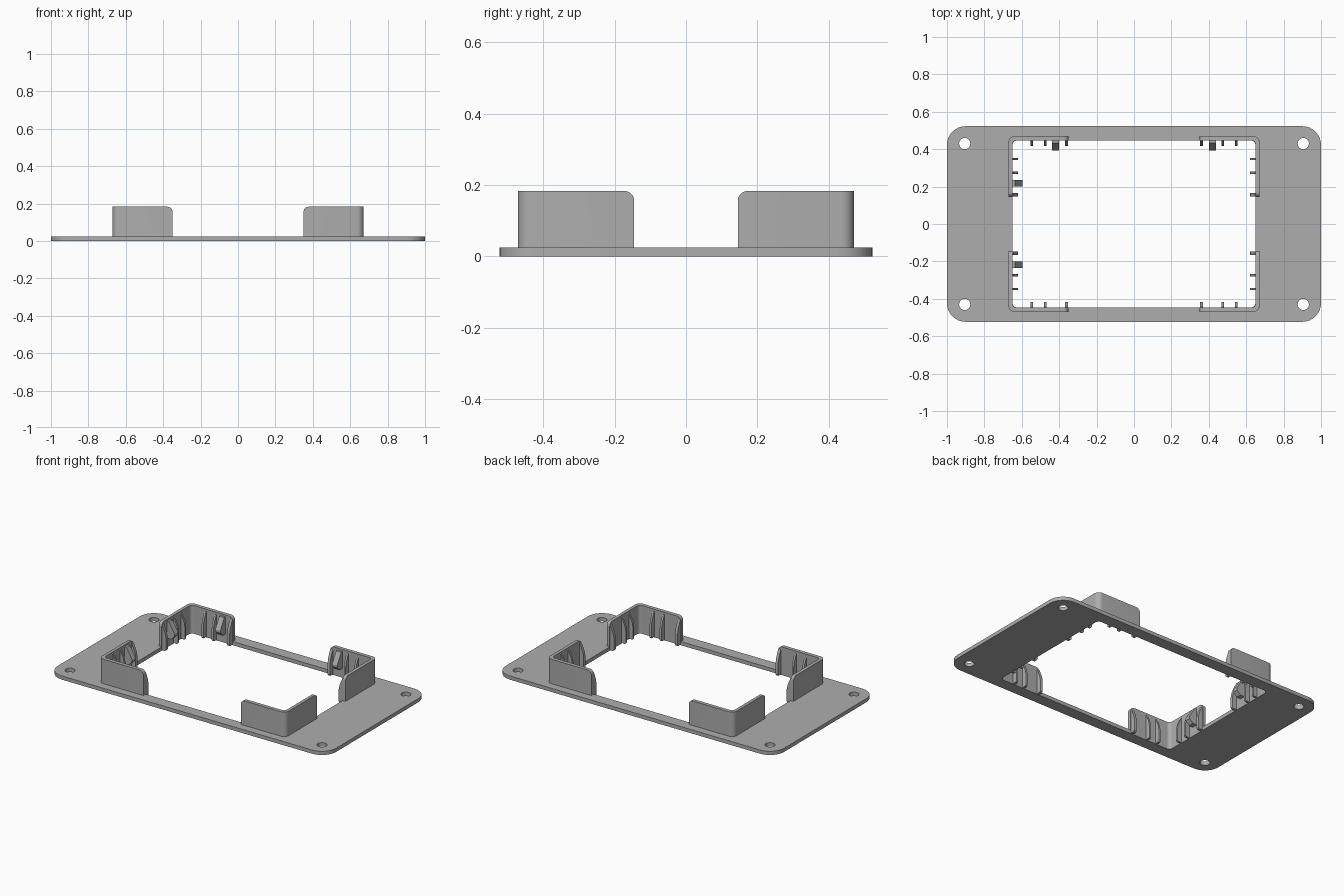
import bpy, bmesh, math
from mathutils import Vector

cube = bpy.data.objects.get("Cube")
if cube:
    bpy.data.objects.remove(cube, do_unlink=True)

GREY = (0.42, 0.42, 0.42, 1)
mat = bpy.data.materials.new("plain grey")
mat.use_nodes = True
mat.diffuse_color = GREY
mat.node_tree.nodes["Principled BSDF"].inputs["Base Color"].default_value = GREY

HOLE_X, HOLE_Y = 0.65, 0.447     # opening half sizes
WALL, TOP, PLATE = 0.021, 0.183, 0.024


def finish(obj):
    obj.data.materials.clear()
    obj.data.materials.append(mat)
    bpy.ops.object.select_all(action='DESELECT')
    obj.select_set(True)
    bpy.context.view_layer.objects.active = obj
    bpy.ops.object.shade_smooth_by_angle(angle=math.radians(30))


def add_mesh(name, bm):
    bmesh.ops.recalc_face_normals(bm, faces=bm.faces[:])
    me = bpy.data.meshes.new(name)
    bm.to_mesh(me)
    bm.free()
    obj = bpy.data.objects.new(name, me)
    bpy.context.collection.objects.link(obj)
    finish(obj)


def prism(points, offset):
    bm = bmesh.new()
    face = bm.faces.new([bm.verts.new(p) for p in points])
    ext = bmesh.ops.extrude_face_region(bm, geom=[face])
    verts = [v for v in ext["geom"] if isinstance(v, bmesh.types.BMVert)]
    bmesh.ops.translate(bm, verts=verts, vec=offset)
    return bm


def arc(cx, cy, r, start, sweep, n):
    return [(cx + r * math.cos(start + sweep * i / n),
             cy + r * math.sin(start + sweep * i / n)) for i in range(n + 1)]


def rounded_rect(hx, hy, r):
    pts = []
    for k, (sx, sy) in enumerate([(1, 1), (-1, 1), (-1, -1), (1, -1)]):
        pts += arc(sx * (hx - r), sy * (hy - r), r, k * math.pi / 2, math.pi / 2, 8)
    return pts


# Flat plate with the large opening and four screw holes
loops = [rounded_rect(1, 0.523, 0.1), rounded_rect(HOLE_X, HOLE_Y, 0.025)]
for sx in (-1, 1):
    for sy in (-1, 1):
        loops.append(arc(sx * 0.905, sy * 0.43, 0.03, 0, math.tau, 24)[:-1])
curve = bpy.data.curves.new("mounting_plate", 'CURVE')
curve.dimensions = '2D'
curve.fill_mode = 'BOTH'
curve.extrude = PLATE / 2
for loop in loops:
    sp = curve.splines.new('POLY')
    sp.points.add(len(loop) - 1)
    for p, (x, y) in zip(sp.points, loop):
        p.co = (x, y, 0, 1)
    sp.use_cyclic_u = True
temp = bpy.data.objects.new("plate_outline", curve)
bpy.context.collection.objects.link(temp)
bpy.context.view_layer.update()
mesh = bpy.data.meshes.new_from_object(temp.evaluated_get(bpy.context.evaluated_depsgraph_get()))
bpy.data.objects.remove(temp, do_unlink=True)
bm = bmesh.new()
bm.from_mesh(mesh)
bmesh.ops.remove_doubles(bm, verts=bm.verts[:], dist=0.0001)
bmesh.ops.translate(bm, verts=bm.verts[:], vec=(0, 0, PLATE / 2))
add_mesh("mounting_plate", bm)


def corner_wall(name, sx, sy):
    ox, oy = HOLE_X + WALL, HOLE_Y + WALL + 0.003
    ex, ey = 0.35, 0.145
    outline = [(ex, oy), (ox, oy), (ox, ey), (HOLE_X, ey), (HOLE_X, HOLE_Y), (ex, HOLE_Y)]
    bm = prism([(x, y, PLATE - 0.002) for x, y in outline], (0, 0, TOP - PLATE + 0.002))

    def bevel(test, r):
        edges = [e for e in bm.edges if test(*[v.co for v in e.verts])]
        bmesh.ops.bevel(bm, geom=edges, offset=r, segments=6, profile=0.5, affect='EDGES')

    # Round the free upper ends, then the outer and inner bend
    bevel(lambda a, b: min(a.z, b.z) > TOP - 0.001 and
          (max(a.x, b.x) < ex + 0.001 or max(a.y, b.y) < ey + 0.001), 0.028)
    bevel(lambda a, b: abs(a.z - b.z) > 0.1 and a.x > ox - 0.001 and a.y > oy - 0.001, 0.035)
    bevel(lambda a, b: abs(a.z - b.z) > 0.1 and abs(a.x - HOLE_X) < 0.001
          and abs(a.y - HOLE_Y) < 0.001, 0.022)
    for v in bm.verts:
        v.co.x *= sx
        v.co.y *= sy
    add_mesh(name, bm)


# Profiles are (distance from wall, height)
RIB = [(-0.004, 0.003), (0.024, 0.003), (0.03, 0.01), (0.03, 0.085), (0.024, 0.115), (0.002, 0.168), (-0.004, 0.168)]
CLIP = [(-0.004, 0.06), (0.03, 0.06), (0.055, 0.085), (0.055, 0.1), (0.014, 0.17), (-0.004, 0.17)]


def inner_part(name, profile, on_side, sx, sy, start, width):
    if on_side:
        pts = [(sx * (HOLE_X - d), sy * start, z) for d, z in profile]
        off = Vector((0, sy * width, 0))
    else:
        pts = [(sx * start, sy * (HOLE_Y - d), z) for d, z in profile]
        off = Vector((sx * width, 0, 0))
    add_mesh(name, prism(pts, off))


# Corner walls, with guide ribs on every inner face and clips on the back and right
for sx in (-1, 1):
    for sy in (-1, 1):
        tag = ("back" if sy > 0 else "front") + ("_left" if sx > 0 else "_right")
        corner_wall(tag + "_wall", sx, sy)
        for i, (start, width) in enumerate([(0.147, 0.018), (0.268, 0.013), (0.341, 0.013)]):
            inner_part(f"{tag}_side_rib_{i + 1}", RIB, True, sx, sy, start, width)
        for i, (start, width) in enumerate([(0.352, 0.018), (0.468, 0.013), (0.541, 0.013)]):
            inner_part(f"{tag}_end_rib_{i + 1}", RIB, False, sx, sy, start, width)
        if sx < 0:
            inner_part(tag + "_side_clip", CLIP, True, sx, sy, 0.2, 0.036)
        if sy > 0:
            inner_part(tag + "_end_clip", CLIP, False, sx, sy, 0.402, 0.036)
